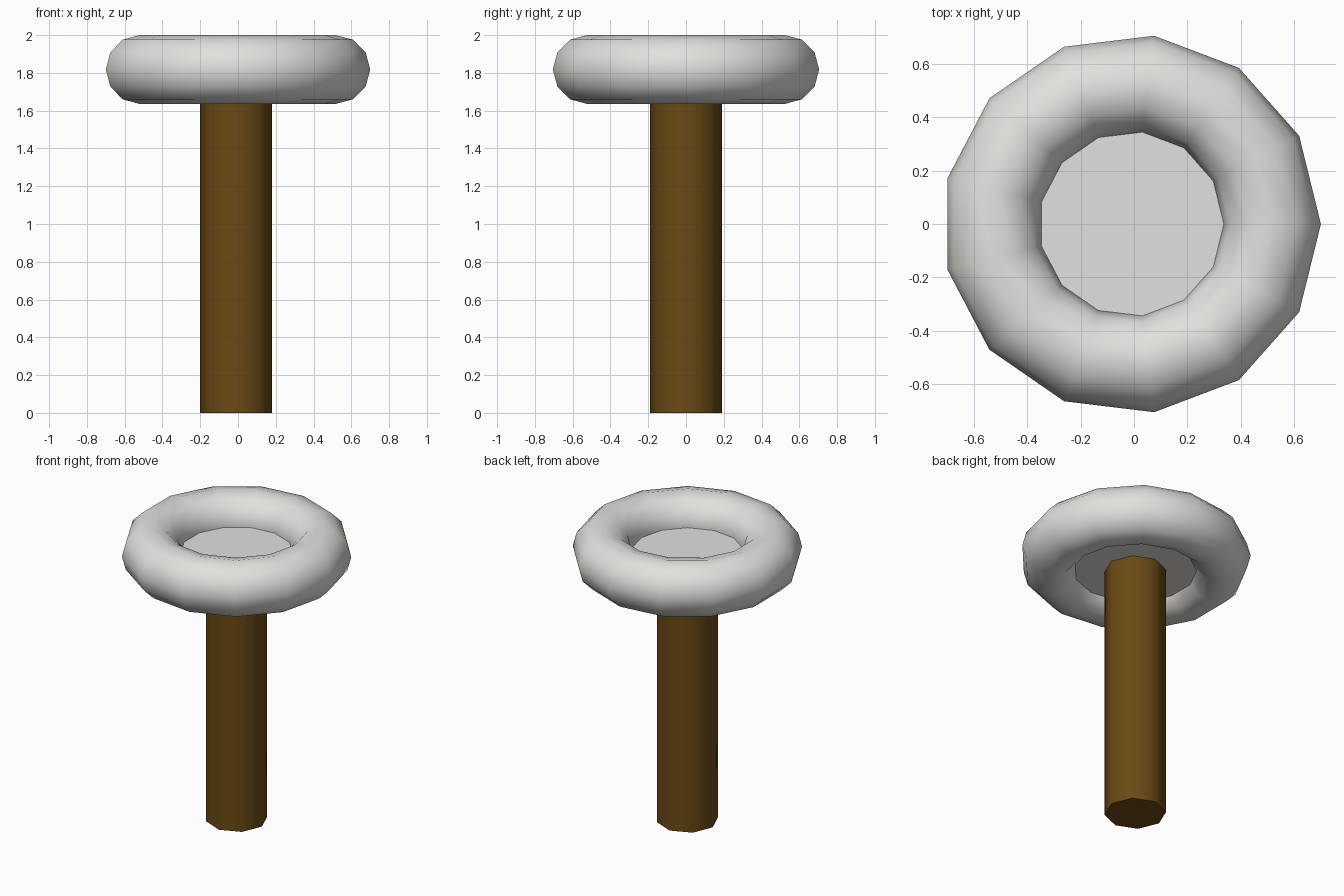
import bpy
import math

if "Cube" in bpy.data.objects:
    bpy.data.objects.remove(bpy.data.objects["Cube"])

CX = -0.01  # shared axis of all parts (13-sided ring is centred by its bounds)


def material(name, rgb):
    m = bpy.data.materials.new(name)
    m.diffuse_color = (*rgb, 1.0)
    m.use_nodes = True
    m.node_tree.nodes["Principled BSDF"].inputs["Base Color"].default_value = m.diffuse_color
    return m


white = material("warm white", (0.76, 0.75, 0.715))
brown = material("dark brown", (0.145, 0.067, 0.007))


def finish(name, mat):
    ob = bpy.context.object
    ob.name = name
    ob.data.materials.append(mat)
    bpy.ops.object.shade_smooth_by_angle(angle=math.radians(60))
    return ob


def cylinder(name, sides, radius, z0, z1, mat):
    bpy.ops.mesh.primitive_cylinder_add(
        vertices=sides, radius=radius, depth=z1 - z0,
        location=(CX, 0, (z0 + z1) / 2))
    return finish(name, mat)


# Eight-sided post, ending against the plate
cylinder("post", 8, 0.19, 0.0, 1.73, brown)

# Plate filling the ring hole, its rim buried in the ring
cylinder("plate", 13, 0.42, 1.72, 1.82, white)

# Low-poly ring, first corner towards +x
bpy.ops.mesh.primitive_torus_add(
    major_segments=13, minor_segments=12,
    major_radius=0.528, minor_radius=0.182, location=(CX, 0, 1.818))
finish("ring", white)
